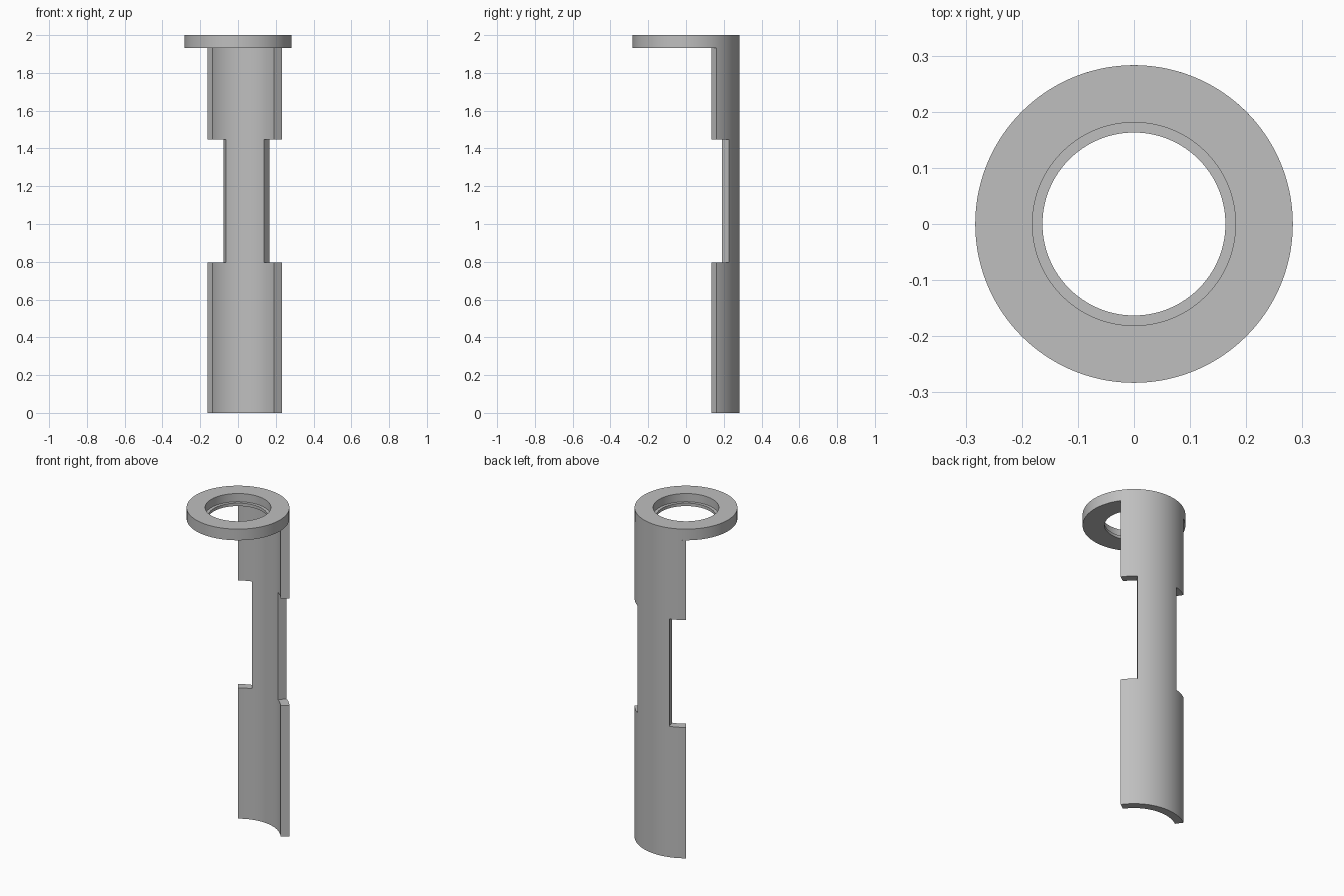
import bpy, bmesh
from math import radians, cos, sin
from mathutils import Vector

cube = bpy.data.objects.get("Cube")
if cube:
    bpy.data.objects.remove(cube, do_unlink=True)

OUTER, INNER = 0.283, 0.234        # radii of the curved shell
SEAT, BORE = 0.181, 0.163          # stepped hole in the flange
TOP, FLANGE, LIP = 2.0, 1.932, 1.95
MIDDLE, WIDE, NARROW = 80, 45, 26  # shell direction and half-widths, degrees
WAIST = (0.795, 1.447)             # height range of the side notches

grey = bpy.data.materials.new("grey")
grey.use_nodes = True
colour = (0.52, 0.52, 0.52, 1)
grey.diffuse_color = colour
grey.node_tree.nodes["Principled BSDF"].inputs["Base Color"].default_value = colour


def finish(name, bm):
    bmesh.ops.remove_doubles(bm, verts=bm.verts, dist=1e-5)
    bmesh.ops.recalc_face_normals(bm, faces=bm.faces)
    mesh = bpy.data.meshes.new(name)
    bm.to_mesh(mesh)
    bm.free()
    mesh.materials.append(grey)
    obj = bpy.data.objects.new(name, mesh)
    bpy.context.collection.objects.link(obj)
    bpy.ops.object.select_all(action='DESELECT')
    obj.select_set(True)
    bpy.context.view_layer.objects.active = obj
    bpy.ops.object.shade_smooth_by_angle(angle=radians(30))


# Flange ring: stepped profile spun round the vertical axis
bm = bmesh.new()
profile = [(OUTER, FLANGE), (OUTER, TOP), (SEAT, TOP),
           (SEAT, LIP), (BORE, LIP), (BORE, FLANGE)]
verts = [bm.verts.new((r, 0, z)) for r, z in profile]
edges = [bm.edges.new((v, verts[i - 1])) for i, v in enumerate(verts)]
bmesh.ops.spin(bm, geom=verts + edges, cent=(0, 0, 0), axis=(0, 0, 1),
               angle=radians(360), steps=180, use_merge=False)
finish("flange_ring", bm)

# Curved shell: outer skin with notched sides, then thickened inwards
bm = bmesh.new()
levels = (0, *WAIST, FLANGE)


def on_skin(angle, z):
    a = radians(angle)
    return bm.verts.new((OUTER * cos(a), OUTER * sin(a), z))


for low, high in zip(levels, levels[1:]):
    half = NARROW if low == WAIST[0] else WIDE
    for a in range(MIDDLE - half, MIDDLE + half):
        bm.faces.new([on_skin(a, low), on_skin(a + 1, low),
                      on_skin(a + 1, high), on_skin(a, high)])
bmesh.ops.remove_doubles(bm, verts=bm.verts, dist=1e-5)
skin = bmesh.ops.extrude_face_region(bm, geom=bm.faces[:], use_keep_orig=True)
inside = [g for g in skin["geom"] if isinstance(g, bmesh.types.BMVert)]
bmesh.ops.scale(bm, vec=Vector((INNER / OUTER, INNER / OUTER, 1)), verts=inside)
finish("curved_shell", bm)
